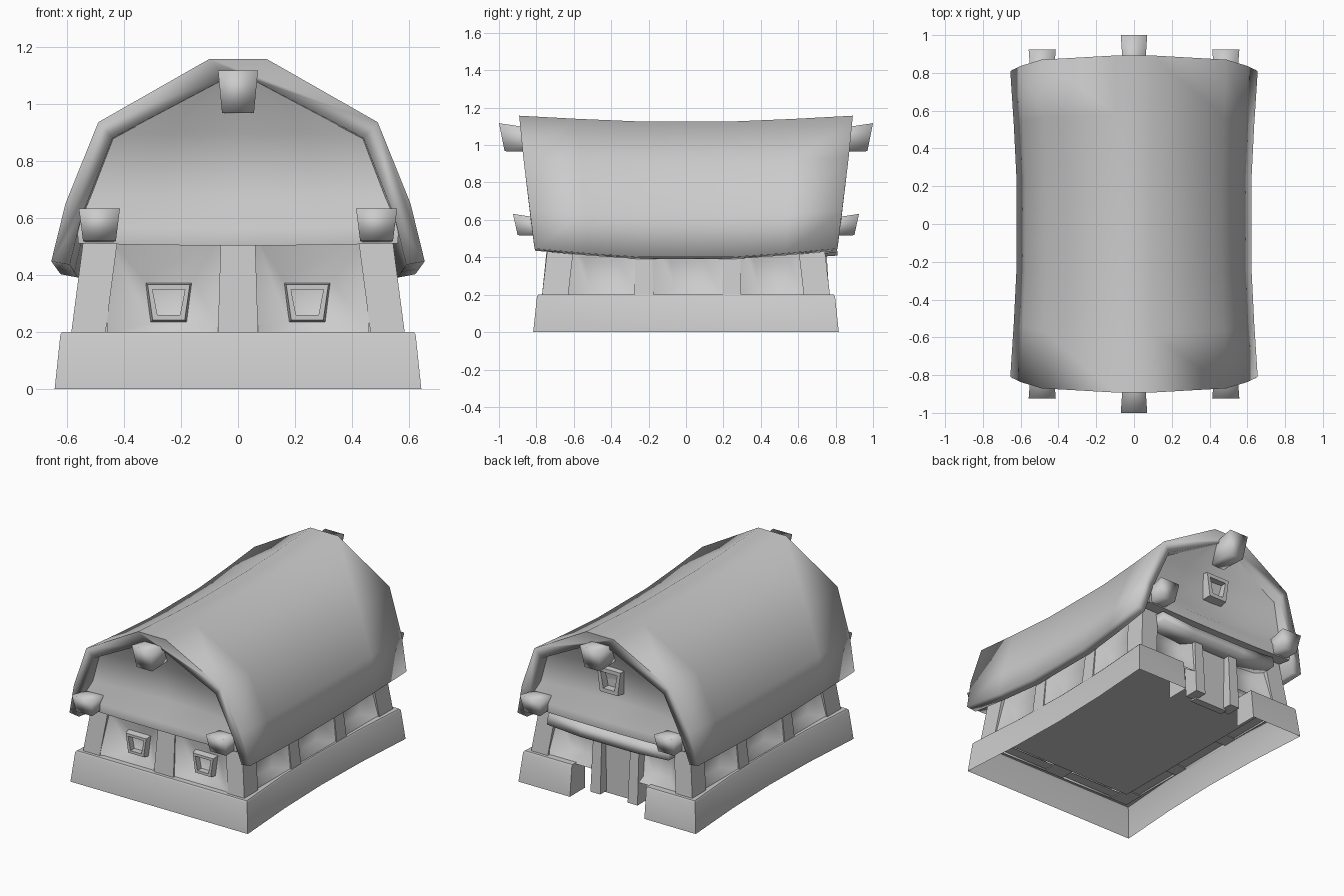
import bpy, bmesh, math

cube = bpy.data.objects.get("Cube")
if cube:
    bpy.data.objects.remove(cube, do_unlink=True)

grey = bpy.data.materials.new("plain_grey")
grey.use_nodes = True
colour = (0.6, 0.6, 0.6, 1)
grey.diffuse_color = colour
grey.node_tree.nodes["Principled BSDF"].inputs["Base Color"].default_value = colour


def loft(name, rings, closed=True, caps=(True, True), angle=100):
    """Skin a list of equally long point rings."""
    bm = bmesh.new()
    rows = [[bm.verts.new(p) for p in ring] for ring in rings]
    n = len(rows[0])
    for a, b in zip(rows, rows[1:]):
        for i in range(n if closed else n - 1):
            j = (i + 1) % n
            bm.faces.new((a[i], a[j], b[j], b[i]))
    if caps[0]:
        bm.faces.new(rows[0][::-1])
    if caps[1]:
        bm.faces.new(rows[-1])
    bmesh.ops.recalc_face_normals(bm, faces=bm.faces)
    mesh = bpy.data.meshes.new(name)
    bm.to_mesh(mesh)
    bm.free()
    mesh.materials.append(grey)
    obj = bpy.data.objects.new(name, mesh)
    bpy.context.collection.objects.link(obj)
    bpy.ops.object.select_all(action='DESELECT')
    obj.select_set(True)
    bpy.context.view_layer.objects.active = obj
    bpy.ops.object.shade_smooth_by_angle(angle=math.radians(angle))
    return obj


def on_side(side, along, out, z):
    """Place a point given along a wall and outward from the centre."""
    return {"front": (along, -out, z), "back": (-along, out, z),
            "left": (out, along, z), "right": (-out, -along, z)}[side]


def rect(hx, hy, z):
    return [(-hx, -hy, z), (hx, -hy, z), (hx, hy, z), (-hx, hy, z)]


# Roof: thick gambrel shell, sagging and pinched in the middle
outer = [(0.655, 0.447, 0.81), (0.605, 0.65, 0.835), (0.49, 0.935, 0.87), (0.1, 1.157, 0.892)]
inner = [(0.04, 1.09, 0.88), (0.44, 0.88, 0.86), (0.55, 0.6, 0.83), (0.59, 0.435, 0.805)]
half = outer + [(-x, z, y) for x, z, y in outer[::-1]]
section = half + [(-x, z, y) for x, z, y in inner[::-1]] + inner
rings = []
for t in (-1, -0.65, -0.3, 0, 0.3, 0.65, 1):
    dip = 1 - min(1, max(0, abs(t) - 0.3) / 0.7) ** 1.2
    rings.append([(x * (1 - 0.05 * dip), y * t, z - (0.045 if z < 0.5 else 0.03) * dip)
                  for x, z, y in section])
loft("roof", rings)

# Stone base: hollow, open below, with a gap for the door at the back
path = [(0.27, 0.66), (0.27, 0.817), (0.643, 0.817), (0.615, 0.4), (0.605, 0), (0.615, -0.4), (0.643, -0.817)]
path = path + [(-x, y) for x, y in path[::-1]]


def inset(x, y, d):
    sx = math.copysign(d, x) if abs(x) > 0.3 else 0
    sy = math.copysign(d, y) if abs(y) > 0.75 else 0
    return x - sx, y - sy


loft("base", [[(*inset(x, y, d), z) for x, y in path]
              for d, z in ((0, 0), (0.02, 0.19), (0.027, 0.2), (0.13, 0.2))],
     closed=False, caps=(False, False), angle=50)

# Inner wall block with the floor as its underside
loft("walls", [rect(0.5, 0.665, 0.19), rect(0.48, 0.65, 0.55)], angle=40)


# Infill panels: soft hollows running back to a small flat centre
def panel(name, side, a0, a1, low, high, depth, centre, hw, hh):
    border = [on_side(side, a, o, z) for a, o, z in
              ((a0, low, 0.195), (a1, low, 0.195), (a1, high, 0.54), (a0, high, 0.54))]
    hollow = [on_side(side, centre + a * hw, depth, 0.305 + b * hh) for a, b in
              ((-0.8, -1), (0.8, -1), (1, 1), (-1, 1))]
    loft(name, [border, hollow], caps=(False, True), angle=180)


# Timber posts
def post(name, side, along, w, low, high, z0=0.195, z1=0.54):
    rings = []
    for out, z, s in ((low, z0, 1.12), (high, z1, 0.95)):
        rings.append([on_side(side, along + a * s, o, z)
                      for a, o in ((-w, out - 0.1), (-w, out), (w, out), (w, out - 0.1))])
    loft(name, rings, angle=40)


for sx in (-1, 1):
    for sy in (-1, 1):
        def corner(z, hx, hy):
            return [(sx * hx, sy * hy, z), (sx * (hx - 0.12), sy * hy, z),
                    (sx * (hx - 0.12), sy * (hy - 0.14), z), (sx * hx, sy * (hy - 0.14), z)]
        loft("corner_post", [corner(0.195, 0.585, 0.77), corner(0.54, 0.54, 0.73)], angle=40)
post("front_post", "front", 0, 0.063, 0.77, 0.735)
for c in (-1, 1):
    a0, a1 = sorted((c * 0.06, c * 0.46))
    panel("front_panel", "front", a0, a1, 0.768, 0.73, 0.67, c * 0.243, 0.085, 0.075)
    a0, a1 = sorted((c * 0.14, c * 0.46))
    panel("back_panel", "back", a0, a1, 0.76, 0.72, 0.67, c * 0.29, 0.08, 0.07)
for side in ("left", "right"):
    for along in (-0.225, 0.245):
        post("side_post", side, along, 0.045, 0.58, 0.54)
    for a0, a1 in ((-0.63, -0.265), (-0.185, 0.205), (0.285, 0.63)):
        panel("side_panel", side, a0, a1, 0.578, 0.538, 0.505, (a0 + a1) / 2, 0.09, 0.07)


# Window frames, narrower at the bottom, with a sunken pane
def window(name, side, along, z, w, h, back, out, rim):
    def ring(d, o):
        top, low = w - d, w * 0.76 - d
        return [on_side(side, along + a, o, z + b) for a, b in
                ((-top, h - d), (top, h - d), (low, d - h), (-low, d - h))]
    loft(name, [ring(-0.01, back), ring(0, out), ring(rim, out), ring(rim, out - 0.05)],
         caps=(False, True), angle=40)


for along in (-0.243, 0.243):
    window("front_window", "front", along, 0.303, 0.074, 0.062, 0.65, 0.71, 0.017)
window("gable_window", "back", 0, 0.82, 0.085, 0.078, 0.69, 0.8, 0.025)

# Gables: jettied lip at the bottom, hollow face leaning out to the ridge
lip = [(0.53, 0.51, 0.65, 0), (0.56, 0.51, 0.81, 0), (0.565, 0.57, 0.815, 0), (0.55, 0.67, 0.77, 0.04),
       (0.465, 0.895, 0.82, 0.06), (0.07, 1.12, 0.875, 0)]
for side in ("front", "back"):
    loft("gable_" + side,
         [[on_side(side, hw * t, y - hollow * (1 - t * t), z - 0.008 * (1 - t * t) * (z < 0.6))
           for t in (-1, -0.5, 0, 0.5, 1)] for hw, z, y, hollow in lip],
         closed=False, caps=(False, False), angle=80)


# Flared beam ends under the roof
def beam_end(name, side, along, z, w, h, start, end, lean):
    rings = []
    for out, s, dz in ((start, 0.75, -0.02), (end, 1, 0)):
        rings.append([on_side(side, along + a * w * s, out + b, z + dz + c * h * s) for a, c, b in
                      ((-1, 1, 0), (1, 1, 0), (0.8, -1, -lean), (-0.8, -1, -lean))])
    loft(name, rings)


for side in ("front", "back"):
    beam_end("ridge_beam", side, 0, 1.042, 0.07, 0.075, 0.74, 1.0, 0.03)
    for along in (-0.486, 0.486):
        beam_end("eave_beam", side, along, 0.575, 0.072, 0.057, 0.7, 0.925, 0.025)

# Back doorway: lintel, jambs and door leaf
loft("door_lintel", [[on_side("back", a, o, z - 0.02 * (1 - (a / 0.44) ** 2)) for o, z in
                      ((0.66, 0.5), (0.8, 0.49), (0.81, 0.425), (0.66, 0.415))]
                     for a in (-0.44, -0.2, 0.2, 0.44)])
for along in (-0.115, 0.155):
    post("door_jamb", "back", along, 0.032, 0.775, 0.75, z0=0.05, z1=0.45)
loft("door_leaf", [[on_side("back", a, o, z) for a, o in
                    ((-0.1, 0.66), (0.14, 0.66), (0.14, 0.71), (-0.1, 0.71))]
                   for z in (0.04, 0.44)], angle=40)
